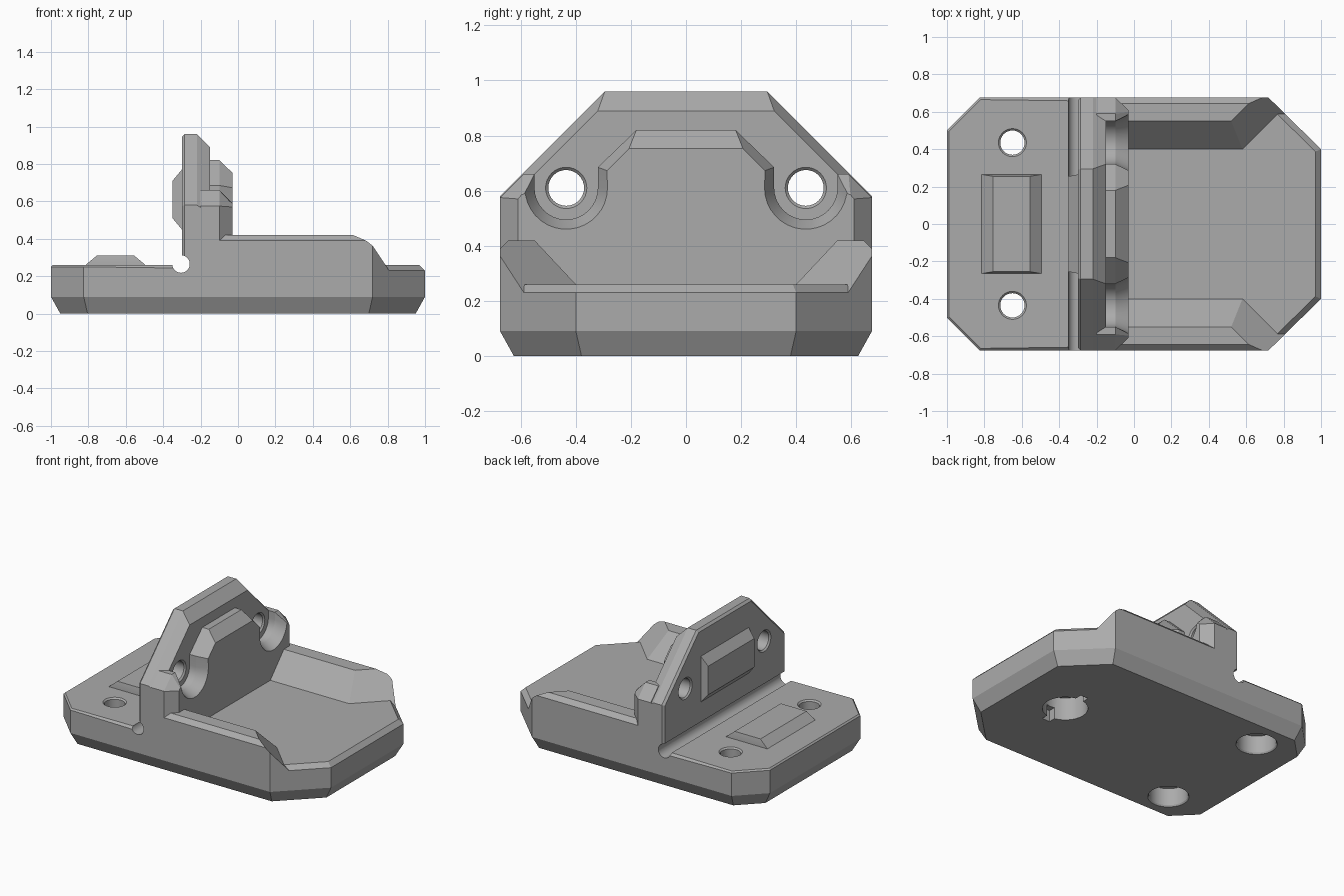
import bpy, bmesh, math
from mathutils import Vector

cube = bpy.data.objects.get("Cube")
if cube:
    bpy.data.objects.remove(cube, do_unlink=True)

GREY = 0.41
mat = bpy.data.materials.new("plain_grey")
mat.use_nodes = True
mat.diffuse_color = (GREY, GREY, GREY, 1)
mat.node_tree.nodes["Principled BSDF"].inputs["Base Color"].default_value = (GREY, GREY, GREY, 1)


def loft(name, rings):
    """Closed solid through rings that share a point count."""
    bm = bmesh.new()
    vs = [[bm.verts.new(Vector(p)) for p in r] for r in rings]
    n = len(vs[0])
    for a, b in zip(vs, vs[1:]):
        for i in range(n):
            j = (i + 1) % n
            bm.faces.new((a[i], a[j], b[j], b[i]))
    bm.faces.new(vs[0])
    bm.faces.new(vs[-1])
    bmesh.ops.recalc_face_normals(bm, faces=bm.faces)
    mesh = bpy.data.meshes.new(name)
    bm.to_mesh(mesh)
    bm.free()
    mesh.materials.append(mat)
    obj = bpy.data.objects.new(name, mesh)
    bpy.context.collection.objects.link(obj)
    return obj


def lathe(name, axis, centre, steps, n=32):
    """Round solid along an axis from (position, radius) steps."""
    rings = []
    for pos, r in steps:
        ring = []
        for k in range(n):
            a = 2 * math.pi * k / n
            u, v = centre[0] + r * math.cos(a), centre[1] + r * math.sin(a)
            ring.append({"x": (pos, u, v), "y": (u, pos, v), "z": (u, v, pos)}[axis])
        rings.append(ring)
    return loft(name, rings)


def cut(obj, cutters):
    for c in cutters:
        c.hide_render = True
        m = obj.modifiers.new("cut", "BOOLEAN")
        m.operation, m.solver, m.object = "DIFFERENCE", "EXACT", c
    bpy.context.view_layer.update()
    ev = obj.evaluated_get(bpy.context.evaluated_depsgraph_get())
    mesh = bpy.data.meshes.new_from_object(ev)
    obj.modifiers.clear()
    obj.data = mesh
    mesh.materials.clear()
    mesh.materials.append(mat)
    for p in mesh.polygons:
        p.material_index = 0
    for c in cutters:
        bpy.data.objects.remove(c, do_unlink=True)


def mirror_y(half):
    """Complete an (x, y) half outline across y = 0."""
    return half + [(x, -y) for x, y in reversed(half)]


W = 0.675


def octagon(left, right, zl, zr):
    """Base footprint, inset separately at its left and right ends."""
    t = math.tan(math.pi / 8)
    half = [(-1 + left, 0.5 - t * left), (-0.825 + t * left, W - left),
            (0.72 - t * right, W - right), (1 - right, 0.4 - t * right)]
    return [(x, y, zl if x < 0 else zr) for x, y in mirror_y(half)]


# Base slab with bevelled top and bottom edges
base = loft("base_slab", [octagon(0.05, 0.05, 0, 0), octagon(0, 0, 0.09, 0.09),
                          octagon(0, 0, 0.25, 0.23), octagon(0.01, 0.03, 0.26, 0.26)])


def groove():
    return lathe("groove_cutter", "y", (-0.305, 0.265), [(-1, 0.047), (1, 0.047)])


bores = [groove()]
for s in (1, -1):
    bores.append(lathe("bolt_cutter", "z", (-0.65, s * 0.435),
                       [(-0.02, 0.145), (0.01, 0.125), (0.13, 0.125), (0.13, 0.065),
                        (0.25, 0.065), (0.28, 0.095)]))
# Keyed socket in the underside
bores.append(lathe("socket_cutter", "z", (0.57, 0), [(-0.02, 0.145), (0.16, 0.145)]))
bores.append(loft("key_cutter", [[(0.57 + x, y, z) for x, y in mirror_y([(-0.03, 0.19), (0.03, 0.19)])]
                                 for z in (-0.02, 0.08)]))
cut(base, bores)


# Side rails: raised rim with a sloped pocket removed
def rim(d, z):
    t = math.tan(math.pi / 8) * d
    return [(x, y, z) for x, y in mirror_y([(-0.12, W - d), (0.72 - t, W - d), (1 - d, 0.4 - t)])]


rails = loft("side_rails", [rim(0, 0.1), rim(0, 0.39), rim(0.03, 0.42)])


def pocket(x, y, z, run):
    return [(a, b, z) for a, b in mirror_y([(-0.5, y), (x, y), (x + run, y + run)])]


cut(rails, [loft("pocket_cutter", [pocket(0.64, 0.25, 0.1, 0.5), pocket(0.46, 0.7, 0.58, 0.7)])])


# Upright plate
def yz_ring(x, half):
    return [(x, y, z) for y, z in half] + [(x, -y, z) for y, z in reversed(half)]


full = [(W, 0.2), (W, 0.58), (0.295, 0.96)]
plate = loft("upright_plate", [
    yz_ring(-0.3, [(W - 0.015, 0.2), (W - 0.015, 0.575), (0.29, 0.945)]),
    yz_ring(-0.285, full), yz_ring(-0.22, full),
    yz_ring(-0.15, [(W, 0.2), (W, 0.535), (0.32, 0.89)])])
HOLE_Y, HOLE_Z = 0.435, 0.61
cut(plate, [groove()] + [
    lathe("screw_cutter", "x", (s * HOLE_Y, HOLE_Z),
          [(-0.32, 0.095), (-0.29, 0.065), (-0.16, 0.065), (-0.13, 0.095)]) for s in (1, -1)])


# Thick front boss, scooped around both screw holes
def scoop(r, start, n=16):
    angles = [math.radians(start + (-180 - start) * k / n) for k in range(n + 1)]
    return [(HOLE_Y + r * math.cos(a), HOLE_Z + r * math.sin(a)) for a in angles]


rear = [(W, 0.2), (W, 0.575), (0.59, 0.66), (0.55, 0.66)] + scoop(0.115, 0) + [(0.32, 0.685), (0.18, 0.82)]
face = [(0.61, 0.2), (0.61, 0.57), (0.597, 0.585), (0.586, 0.59)] + scoop(0.15, -10) + [(0.287, 0.673), (0.207, 0.753)]
loft("front_boss", [yz_ring(-0.2, rear), yz_ring(-0.1, rear), yz_ring(-0.03, face)])


# Raised pads on the base and on the back of the upright
def pad(name, place):
    rings = []
    for h, wide, long in ((-0.02, 0.16, 0.265), (0, 0.16, 0.265), (0.05, 0.1, 0.255)):
        rings.append([place(h, a, b) for a, b in mirror_y([(-wide, long), (wide, long)])])
    loft(name, rings)


pad("base_pad", lambda h, a, b: (-0.655 + a, b, 0.26 + h))
pad("upright_pad", lambda h, a, b: (-0.3 - h, b, 0.61 + a))

# Smooth the round walls only
bpy.ops.object.select_all(action="DESELECT")
for o in bpy.context.collection.objects:
    if o.type == "MESH" and mat.name in o.data.materials:
        o.select_set(True)
        bpy.context.view_layer.objects.active = o
bpy.ops.object.shade_smooth_by_angle(angle=math.radians(20))
